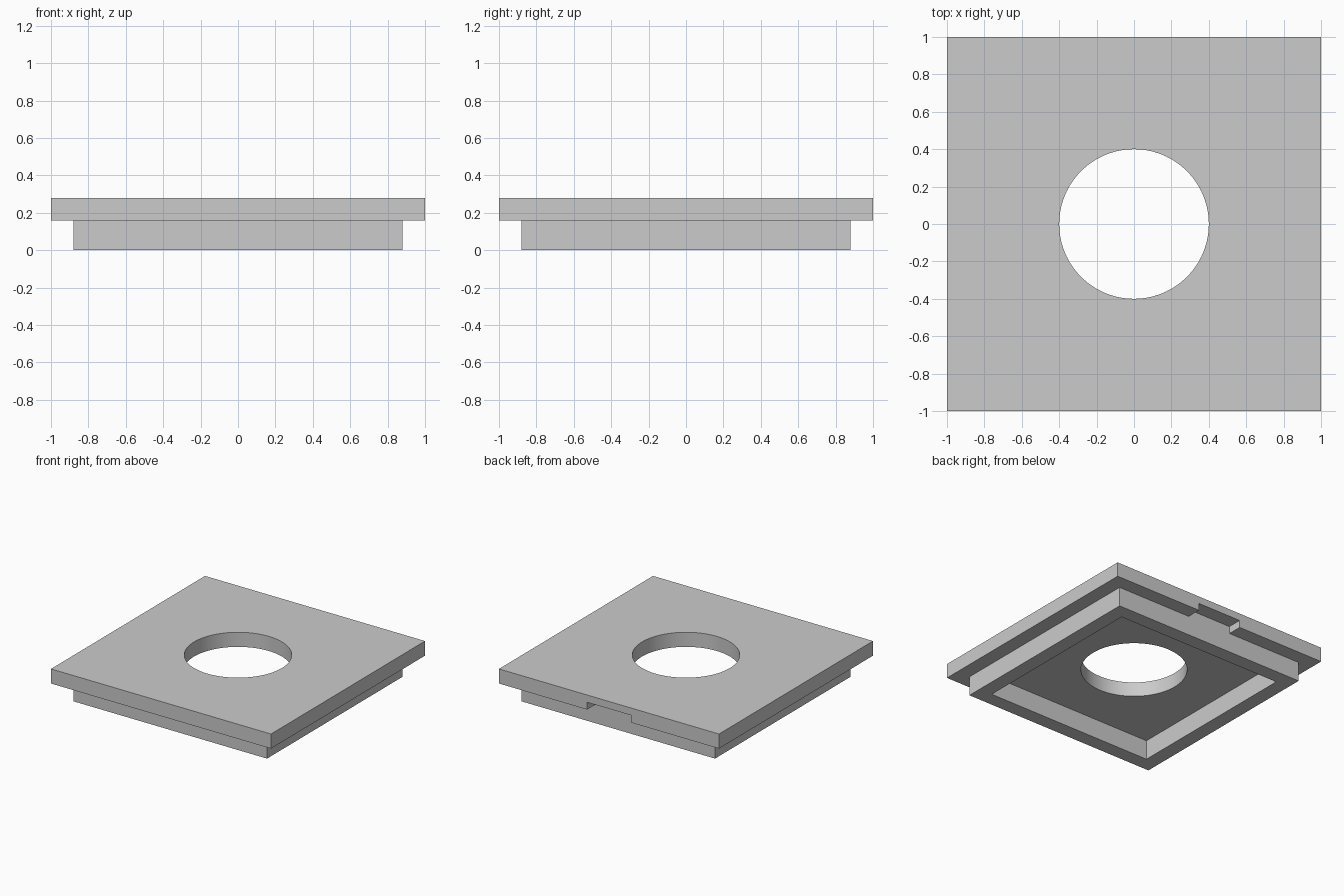
import bpy
from math import radians

if "Cube" in bpy.data.objects:
    bpy.data.objects.remove(bpy.data.objects["Cube"], do_unlink=True)

PLATE, SKIRT, CAVITY = 1.0, 0.88, 0.76   # half widths
BASE, TOP = 0.16, 0.28                   # underside and top of the plate

grey = bpy.data.materials.new("light grey")
grey.use_nodes = True
colour = (0.6, 0.6, 0.6, 1)
grey.diffuse_color = colour
grey.node_tree.nodes["Principled BSDF"].inputs["Base Color"].default_value = colour


def block(name, x, y, z):
    """Box from (min, max) ranges."""
    centre = [(a + b) / 2 for a, b in (x, y, z)]
    bpy.ops.mesh.primitive_cube_add(size=1, location=centre)
    ob = bpy.context.object
    ob.name = name
    ob.scale = [b - a for a, b in (x, y, z)]
    bpy.ops.object.transform_apply(location=True, rotation=False, scale=True)
    ob.data.materials.append(grey)
    return ob


def combine(target, other, operation):
    """Apply a boolean and remove the helper."""
    mod = target.modifiers.new(operation.lower(), 'BOOLEAN')
    mod.operation = operation
    mod.solver = 'EXACT'
    mod.object = other
    bpy.context.view_layer.objects.active = target
    bpy.ops.object.modifier_apply(modifier=mod.name)
    bpy.data.objects.remove(other, do_unlink=True)


# Square top plate with a finger notch under the middle of its back edge
plate = block("cover_plate", (-PLATE, PLATE), (-PLATE, PLATE), (BASE, TOP))
notch = block("notch_cutter", (-0.2, 0.2), (SKIRT, 1.1), (0.1, 0.22))
combine(plate, notch, 'DIFFERENCE')

# Hollow square skirt below the plate
skirt = block("skirt", (-SKIRT, SKIRT), (-SKIRT, SKIRT), (0, BASE))
cavity = block("cavity_cutter", (-CAVITY, CAVITY), (-CAVITY, CAVITY), (-0.1, 0.2))
combine(skirt, cavity, 'DIFFERENCE')
combine(plate, skirt, 'UNION')

# Round hole through the middle
bpy.ops.mesh.primitive_cylinder_add(vertices=96, radius=0.4, depth=1)
hole = bpy.context.object
hole.data.materials.append(grey)
combine(plate, hole, 'DIFFERENCE')

# Smooth hole wall, sharp edges elsewhere
bpy.ops.object.select_all(action='DESELECT')
plate.select_set(True)
bpy.context.view_layer.objects.active = plate
bpy.ops.object.shade_smooth_by_angle(angle=radians(30))
